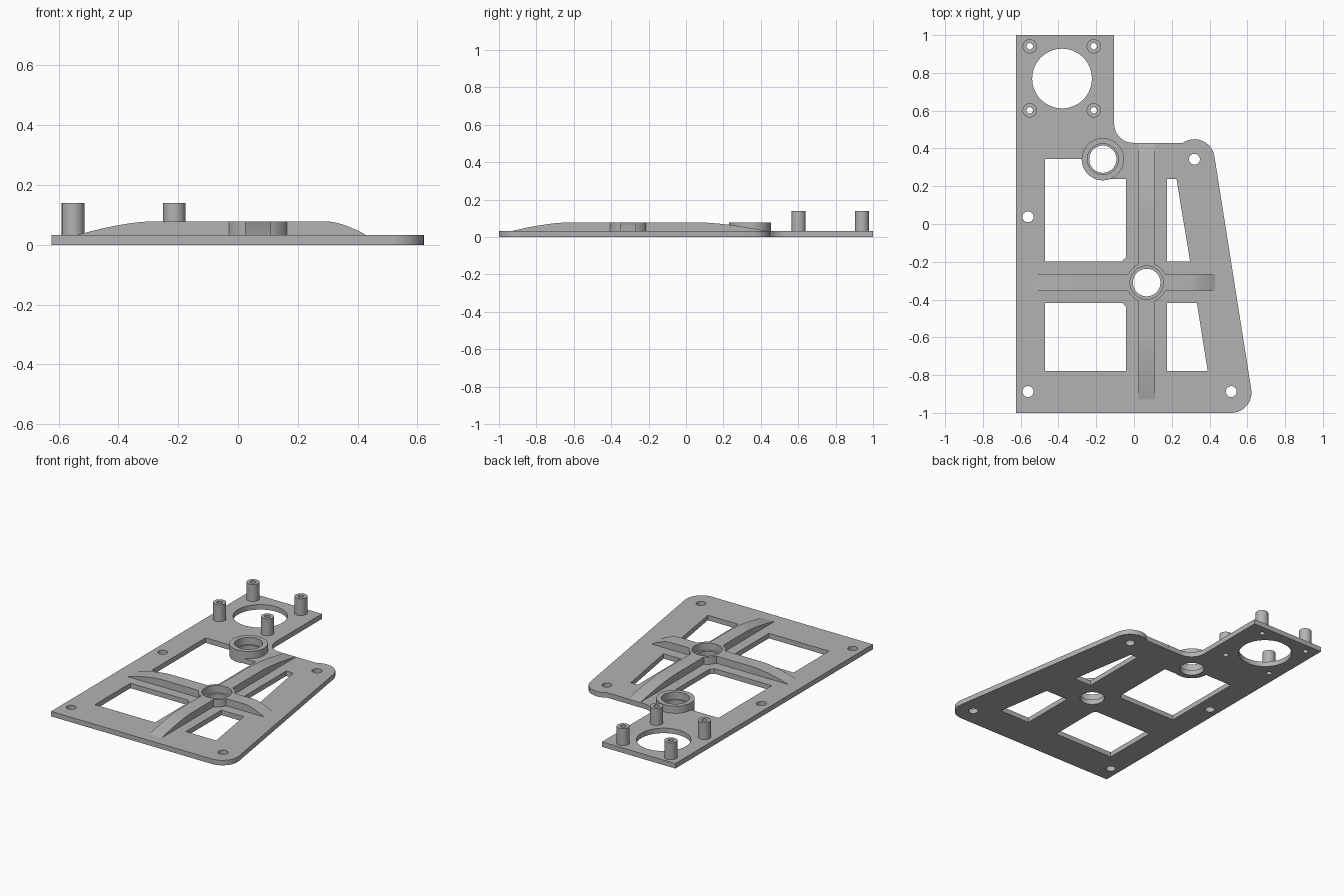
import bpy, bmesh, math

old = bpy.data.objects.get("Cube")
if old:
    bpy.data.objects.remove(old, do_unlink=True)

GREY = (0.45, 0.45, 0.45, 1)
mat = bpy.data.materials.new("plain grey")
mat.use_nodes = True
mat.diffuse_color = GREY
mat.node_tree.nodes["Principled BSDF"].inputs["Base Color"].default_value = GREY

THICK, TOP = 0.032, 0.078     # plate thickness, height of ribs and bosses
CROSS = (0.067, -0.31)        # centre boss
SIDE = (-0.165, 0.343)        # side boss


def arc(c, r, a0, a1, n=12):
    angles = [math.radians(a0 + (a1 - a0) * i / n) for i in range(n + 1)]
    return [(c[0] + r * math.cos(a), c[1] + r * math.sin(a)) for a in angles]


def circle(c, r, n=48):
    return arc(c, r, 0, 360, n)[:-1]


def prisms(name, outlines, z0, z1, place=lambda u, v, w: (u, v, w)):
    """Extrude closed outlines from z0 to z1; place maps them to the axes."""
    bm = bmesh.new()
    for pts in outlines:
        lo = [bm.verts.new(place(u, v, z0)) for u, v in pts]
        hi = [bm.verts.new(place(u, v, z1)) for u, v in pts]
        bm.faces.new(lo[::-1])
        bm.faces.new(hi)
        for i in range(len(pts)):
            j = (i + 1) % len(pts)
            bm.faces.new((lo[i], lo[j], hi[j], hi[i]))
    return finish(name, bm)


def finish(name, bm):
    bmesh.ops.recalc_face_normals(bm, faces=bm.faces)
    me = bpy.data.meshes.new(name)
    bm.to_mesh(me)
    bm.free()
    me.materials.append(mat)
    ob = bpy.data.objects.new(name, me)
    bpy.context.collection.objects.link(ob)
    return ob


def ring(name, c, r_in, r_out, z0, z1, n=48):
    """Hollow cylinder."""
    bm = bmesh.new()
    section = [(r_in, z0), (r_out, z0), (r_out, z1), (r_in, z1)]
    loops = [[bm.verts.new((x, y, z)) for x, y in circle(c, r, n)] for r, z in section]
    for k in range(4):
        a, b = loops[k], loops[(k + 1) % 4]
        for i in range(n):
            j = (i + 1) % n
            bm.faces.new((a[i], a[j], b[j], b[i]))
    return finish(name, bm)


def select(ob):
    bpy.ops.object.select_all(action='DESELECT')
    ob.select_set(True)
    bpy.context.view_layer.objects.active = ob


def cut(ob, cutter):
    mod = ob.modifiers.new("cut", 'BOOLEAN')
    mod.object, mod.operation, mod.solver = cutter, 'DIFFERENCE', 'EXACT'
    select(ob)
    bpy.ops.object.modifier_apply(modifier=mod.name)


# Plate outline with rounded corners and a filleted inner corner
outline = [(-0.625, -1)]
outline += arc((0.515, -0.893), 0.107, -90, 9)
outline += arc((0.32, 0.342), 0.107, 9, 125)
outline += arc((-0.005, 0.53), 0.1, 270, 180)
outline += [(-0.105, 1), (-0.625, 1)]
plate = prisms("base_plate", [outline], 0, THICK)

# Windows, bores and screw holes
L, C0, C1 = -0.47, -0.043, 0.175
B, M0, M1, T, K = -0.778, -0.418, -0.198, 0.238, 0.02
holes = [
    [(L, B), (C0, B), (C0, M0 - K), (C0 - K, M0), (L, M0)],
    [(L, M1), (C0 - K, M1), (C0, M1 + K), (C0, T)]
    + arc(SIDE, 0.111, 289, 180) + [(L, SIDE[1])],
    [(C1, B), (0.39, B), (0.333, M0), (C1, M0)],
    [(C1, M1), (0.297, M1), (0.225, T), (C1, T)],
    circle(CROSS, 0.073), circle(SIDE, 0.072), circle((-0.381, 0.77), 0.158, 64),
]
for c in [(-0.561, 0.038), (-0.561, -0.887), (0.515, -0.887), (0.32, 0.343)]:
    holes.append(circle(c, 0.029, 24))
posts = [(x, y) for x in (-0.552, -0.213) for y in (0.602, 0.941)]
holes += [circle(c, 0.017, 24) for c in posts]
cutter = prisms("hole_cutter", holes, -0.1, 0.1)
cut(plate, cutter)
bpy.data.objects.remove(cutter, do_unlink=True)

# Raised bosses and motor posts
parts = [plate,
         ring("centre_boss", CROSS, 0.088, 0.107, 0.02, TOP),
         ring("side_boss", SIDE, 0.082, 0.112, 0.02, TOP)]
for i, c in enumerate(posts):
    parts.append(ring(f"post_{i + 1}", c, 0.017, 0.038, 0.02, 0.14, 24))


# Crossing ribs with tapered ends
def rib_profile(a, b, c, d, n=10):
    up = [(b + (a - b) * t / n, TOP - (TOP - THICK) * (t / n) ** 1.6) for t in range(n, -1, -1)]
    down = [(c + (d - c) * t / n, TOP - (TOP - THICK) * (t / n) ** 1.6) for t in range(n + 1)]
    return [(a, 0.02)] + up + down + [(d, 0.02)]


bore = prisms("bore_cutter", [circle(CROSS, 0.097)], -0.1, 0.2)
rib_x = prisms("cross_rib", [rib_profile(-0.54, -0.29, 0.3, 0.43)],
               CROSS[1] - 0.044, CROSS[1] + 0.044, lambda u, v, w: (u, w, v))
rib_y = prisms("long_rib", [rib_profile(-0.93, -0.63, 0.07, 0.43)],
               CROSS[0] - 0.044, CROSS[0] + 0.044, lambda u, v, w: (w, u, v))
for rib in (rib_x, rib_y):
    cut(rib, bore)
    parts.append(rib)
bpy.data.objects.remove(bore, do_unlink=True)

for ob in parts:
    select(ob)
    bpy.ops.object.shade_smooth_by_angle(angle=math.radians(30))
